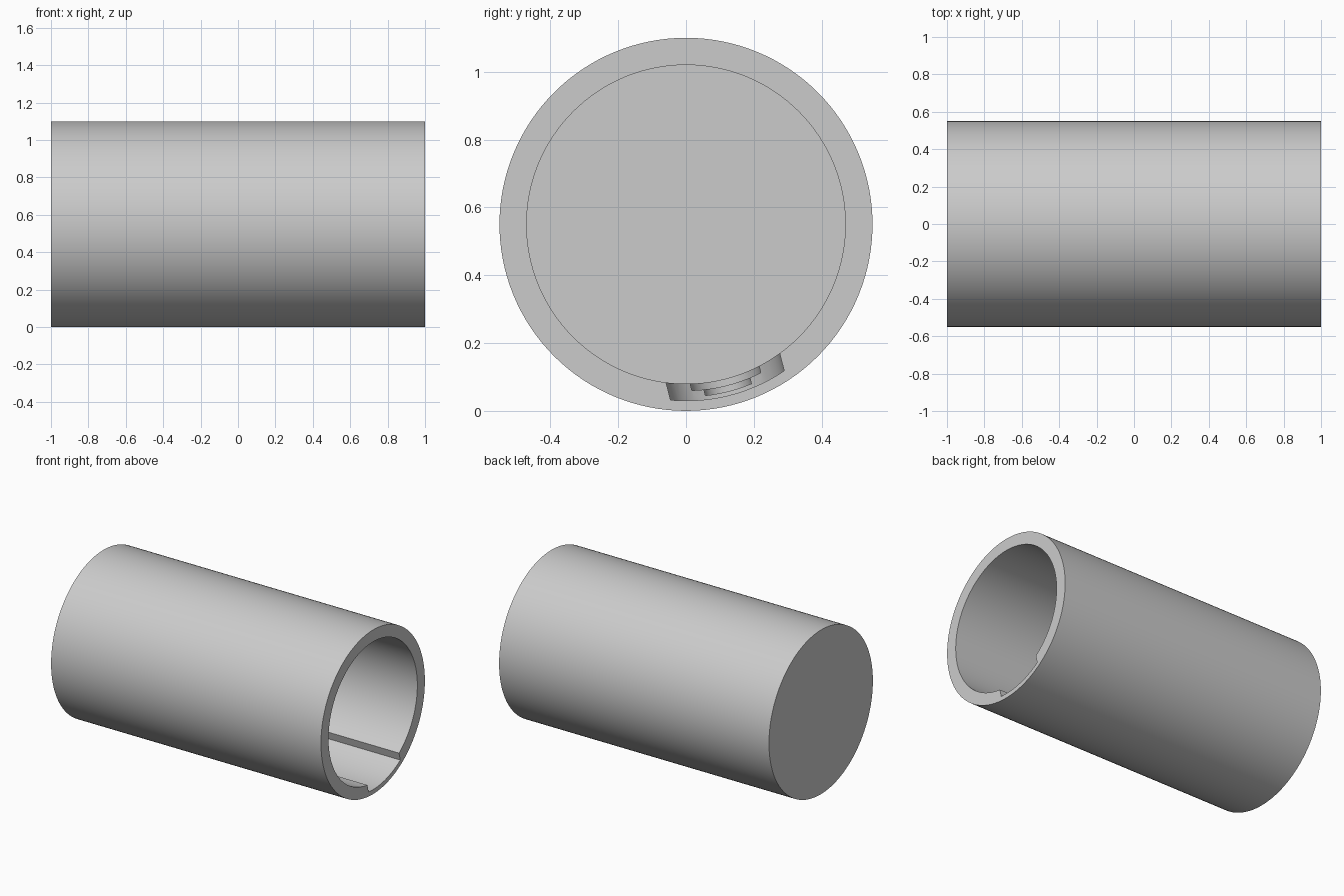
import bpy, bmesh
from math import pi, sin, cos, radians
from mathutils import Matrix

if "Cube" in bpy.data.objects:
    bpy.data.objects.remove(bpy.data.objects["Cube"])

RADIUS, BORE, FLOOR = 0.55, 0.47, -0.92
SLOT_ANGLE = radians(14.4)

grey = bpy.data.materials.new("light grey")
grey.diffuse_color = (0.6, 0.6, 0.6, 1)
grey.use_nodes = True
grey.node_tree.nodes["Principled BSDF"].inputs["Base Color"].default_value = (0.6, 0.6, 0.6, 1)


def add_object(name, bm):
    bmesh.ops.recalc_face_normals(bm, faces=bm.faces)
    mesh = bpy.data.meshes.new(name)
    bm.to_mesh(mesh)
    bm.free()
    mesh.materials.append(grey)
    obj = bpy.data.objects.new(name, mesh)
    obj.location.z = RADIUS
    bpy.context.collection.objects.link(obj)
    return obj


def rod(name, radius, x0, x1):
    """Cylinder along x between two stations."""
    bm = bmesh.new()
    place = Matrix.Translation(((x0 + x1) / 2, 0, 0)) @ Matrix.Rotation(pi / 2, 4, "Y")
    bmesh.ops.create_cone(bm, cap_ends=True, segments=128, radius1=radius,
                          radius2=radius, depth=x1 - x0, matrix=place)
    return add_object(name, bm)


def combine(target, tool, operation):
    """Apply a boolean and discard the tool."""
    mod = target.modifiers.new("cut", "BOOLEAN")
    mod.operation, mod.object, mod.solver = operation, tool, "EXACT"
    bpy.context.view_layer.update()
    graph = bpy.context.evaluated_depsgraph_get()
    result = bpy.data.meshes.new_from_object(target.evaluated_get(graph))
    target.modifiers.clear()
    target.data = result
    bpy.data.objects.remove(tool)


def slot_cutter(half_width, end_x, depth_radius):
    """Parallel-sided channel with a round end and a curved floor."""
    bm = bmesh.new()
    outline = [(1.2, -half_width), (1.2, half_width)]
    for i in range(25):
        a = pi * i / 24
        outline.append((end_x + half_width * (1 - sin(a)), half_width * cos(a)))
    face = bm.faces.new([bm.verts.new((x, y, -0.3)) for x, y in outline])
    grown = bmesh.ops.extrude_face_region(bm, geom=[face])["geom"]
    bmesh.ops.translate(bm, vec=(0, 0, -0.4),
                        verts=[v for v in grown if isinstance(v, bmesh.types.BMVert)])
    bmesh.ops.rotate(bm, verts=bm.verts, matrix=Matrix.Rotation(SLOT_ANGLE, 3, "X"))
    cutter = add_object("slot_cutter", bm)
    combine(cutter, rod("slot_floor", depth_radius, -1.3, 1.3), "INTERSECT")
    return cutter


# Sleeve with a closed left end and a deep bore
sleeve = rod("sleeve", RADIUS, -1, 1)
combine(sleeve, rod("bore_cutter", BORE, FLOOR, 1.3), "DIFFERENCE")

# Wide entry channel, then a stepped narrow neck beyond it
for half_width, end_x, depth_radius in ((0.173, -0.3, 0.52), (0.105, -0.5, 0.49), (0.07, -0.46, 0.508)):
    combine(sleeve, slot_cutter(half_width, end_x, depth_radius), "DIFFERENCE")

# Smooth walls, sharp rims
bpy.ops.object.select_all(action="DESELECT")
sleeve.select_set(True)
bpy.context.view_layer.objects.active = sleeve
bpy.ops.object.shade_smooth_by_angle(angle=radians(30))
